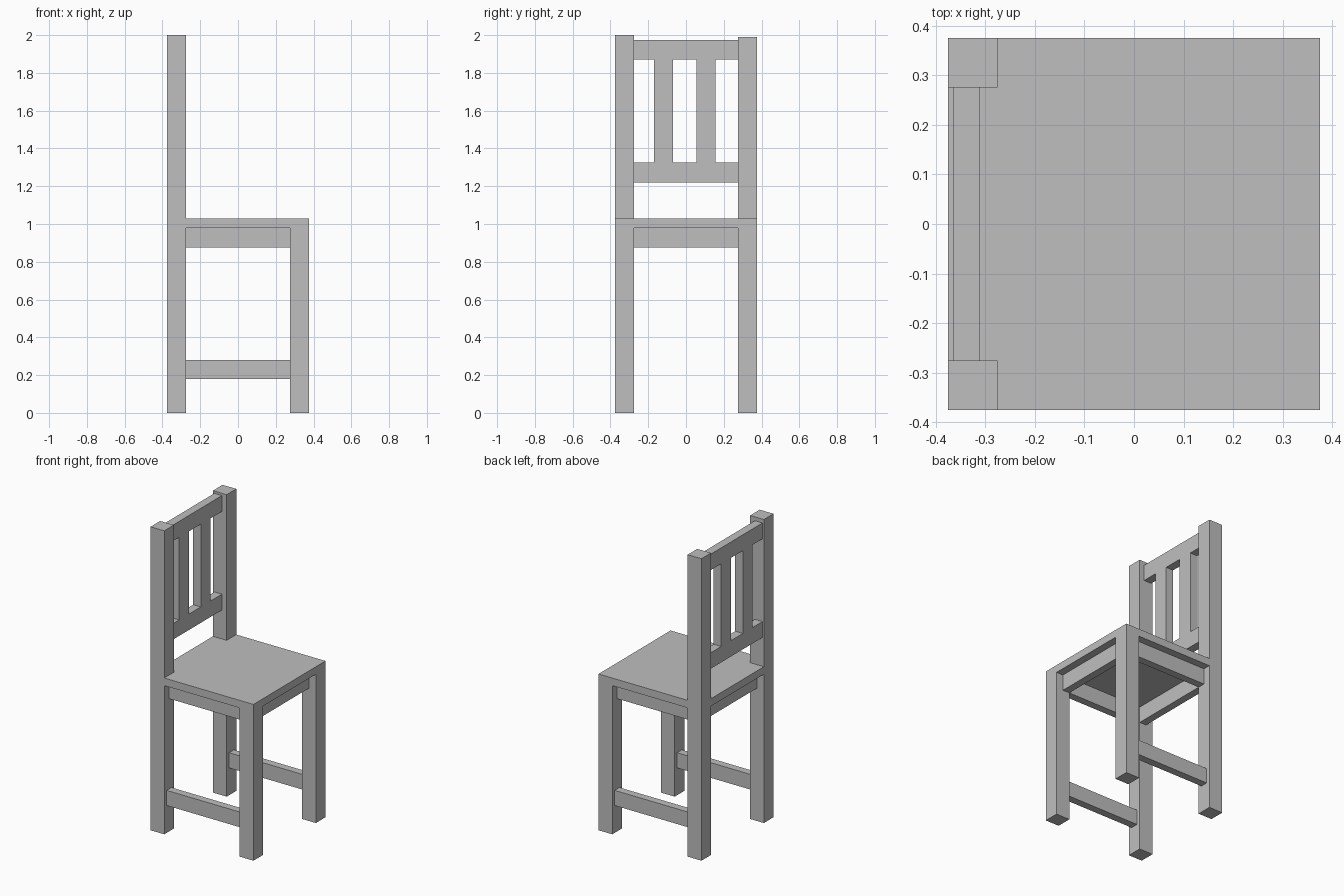
import bpy
import bmesh
from mathutils import Vector

cube = bpy.data.objects.get("Cube")
if cube:
    bpy.data.objects.remove(cube, do_unlink=True)

# Single flat colour
grey = bpy.data.materials.new("plain grey")
grey.use_nodes = True
colour = (0.52, 0.52, 0.52, 1)
grey.diffuse_color = colour
grey.node_tree.nodes["Principled BSDF"].inputs["Base Color"].default_value = colour

OUT, IN = 0.375, 0.275          # outer and inner faces of the legs
SEAT_LOW, SEAT_TOP = 0.98, 1.03


def add_object(name, bm):
    bmesh.ops.recalc_face_normals(bm, faces=bm.faces[:])
    mesh = bpy.data.meshes.new(name)
    bm.to_mesh(mesh)
    bm.free()
    mesh.materials.append(grey)
    obj = bpy.data.objects.new(name, mesh)
    bpy.context.collection.objects.link(obj)
    return obj


def box(name, x, y, z):
    """Box given by its (min, max) range on each axis."""
    bm = bmesh.new()
    bmesh.ops.create_cube(bm, size=1)
    for v in bm.verts:
        v.co = Vector([(a + b) / 2 + c * (b - a) for (a, b), c in zip((x, y, z), v.co)])
    return add_object(name, bm)


# Seat board, notched around the two back posts
outline = [(OUT, -OUT), (OUT, OUT), (-IN, OUT), (-IN, IN),
           (-OUT, IN), (-OUT, -IN), (-IN, -IN), (-IN, -OUT)]
bm = bmesh.new()
face = bm.faces.new([bm.verts.new((x, y, SEAT_LOW)) for x, y in outline])
top = bmesh.ops.extrude_face_region(bm, geom=[face])["geom"]
bmesh.ops.translate(bm, vec=(0, 0, SEAT_TOP - SEAT_LOW),
                    verts=[g for g in top if isinstance(g, bmesh.types.BMVert)])
add_object("seat", bm)

# Legs, side aprons and stretchers on both sides
for side, s, post_top in (("right", -1, 2.0), ("left", 1, 1.99)):
    def across(a, b):
        return tuple(sorted((s * a, s * b)))

    box(f"{side}_back_post", (-OUT, -IN), across(IN, OUT), (0, post_top))
    box(f"{side}_front_leg", (IN, OUT), across(IN, OUT), (0, SEAT_LOW))
    box(f"{side}_apron", (-IN, IN), across(IN, 0.325), (0.875, SEAT_LOW))
    box(f"{side}_stretcher", (-IN, IN), across(0.30, 0.35), (0.18, 0.28))

# Aprons under the front and back edges of the seat
box("front_apron", (IN, 0.325), (-IN, IN), (0.875, SEAT_LOW))
box("back_apron", (-0.325, -IN), (-IN, IN), (0.875, SEAT_LOW))

# Backrest rails and slats
depth = (-0.365, -0.31)
box("lower_back_rail", depth, (-IN, IN), (1.22, 1.325))
box("upper_back_rail", depth, (-IN, IN), (1.87, 1.975))
for name, y in (("right_slat", -0.17), ("left_slat", 0.055)):
    box(name, depth, (y, y + 0.1), (1.325, 1.87))
